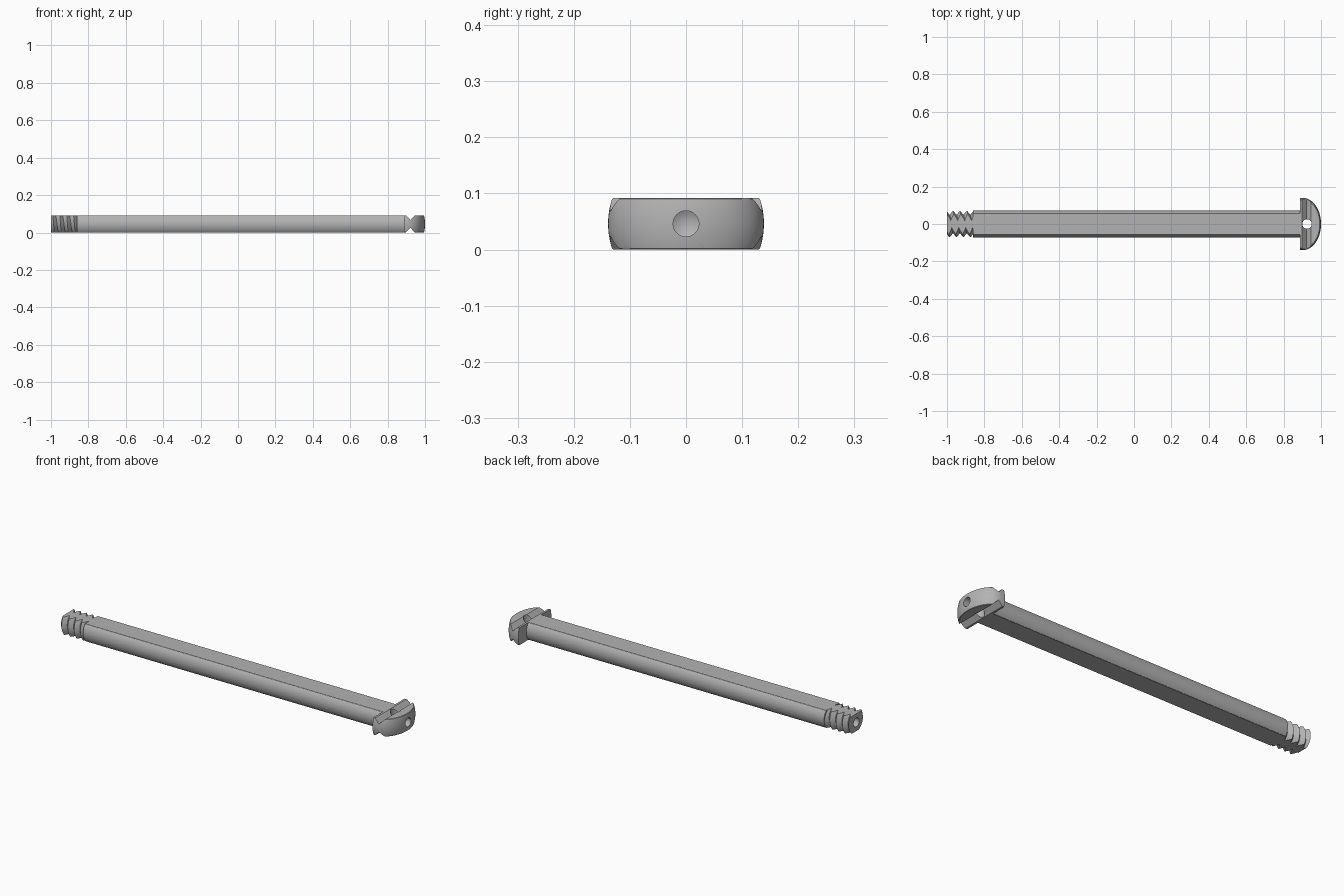
import bpy, bmesh, math
from mathutils import Vector

if "Cube" in bpy.data.objects:
    bpy.data.objects.remove(bpy.data.objects["Cube"])

HEIGHT = 0.092
MID = HEIGHT / 2
SEG = 64

steel = bpy.data.materials.new("grey steel")
steel.use_nodes = True
steel.diffuse_color = (0.45, 0.45, 0.45, 1)
steel.node_tree.nodes["Principled BSDF"].inputs["Base Color"].default_value = steel.diffuse_color


def finish(bm, name):
    bmesh.ops.recalc_face_normals(bm, faces=bm.faces[:])
    mesh = bpy.data.meshes.new(name)
    bm.to_mesh(mesh)
    bm.free()
    mesh.materials.append(steel)
    obj = bpy.data.objects.new(name, mesh)
    bpy.context.collection.objects.link(obj)
    return obj


def revolve(profile):
    """Spin (x, radius) points about the long axis; zero radius makes a pole."""
    bm = bmesh.new()
    rings = []
    for x, r in profile:
        if r == 0:
            rings.append([bm.verts.new((x, 0, MID))] * SEG)
            continue
        angles = [2 * math.pi * i / SEG for i in range(SEG)]
        rings.append([bm.verts.new((x, r * math.cos(a), MID + r * math.sin(a))) for a in angles])
    for a, b in zip(rings, rings[1:]):
        for i in range(SEG):
            j = (i + 1) % SEG
            bm.faces.new(list(dict.fromkeys((a[i], a[j], b[j], b[i]))))
    for ring, r in ((rings[0], profile[0][1]), (rings[-1], profile[-1][1])):
        if r:
            bm.faces.new(ring)
    return bm


def slice_off(bm, point, normal):
    """Remove everything beyond a plane and cap the cut."""
    geom = bm.verts[:] + bm.edges[:] + bm.faces[:]
    bmesh.ops.bisect_plane(bm, geom=geom, plane_co=point, plane_no=normal, clear_outer=True, dist=1e-6)
    n = Vector(normal)
    rim = [e for e in bm.edges if e.is_boundary
           and all(abs((v.co - Vector(point)).dot(n)) < 1e-5 for v in e.verts)]
    bmesh.ops.edgenet_fill(bm, edges=rim)


def flatten(bm):
    slice_off(bm, (0, 0, HEIGHT), (0, 0, 1))
    slice_off(bm, (0, 0, 0), (0, 0, -1))


def bevel_flats(bm, width, segments, min_x):
    """Soften the long rims of the two flats."""
    def flat(v):
        return min(abs(v.co.z), abs(v.co.z - HEIGHT)) < 1e-5
    rim = [e for e in bm.edges if all(flat(v) for v in e.verts)
           and max(v.co.x for v in e.verts) > min_x
           and abs(e.verts[0].co.x - e.verts[1].co.x) > 1e-5
           or all(flat(v) and v.co.x > 0.95 for v in e.verts)]
    bmesh.ops.bevel(bm, geom=rim, offset=width, segments=segments, affect='EDGES', clamp_overlap=True)


def cut(obj, cutter):
    cutter.hide_render = True
    mod = obj.modifiers.new("cut", 'BOOLEAN')
    mod.operation = 'DIFFERENCE'
    mod.solver = 'EXACT'
    mod.object = cutter
    bpy.ops.object.select_all(action='DESELECT')
    bpy.context.view_layer.objects.active = obj
    obj.select_set(True)
    bpy.ops.object.modifier_apply(modifier=mod.name)
    bpy.data.objects.remove(cutter)


# Round shaft with two long flats
bm = revolve([(-0.86, 0.071), (0.895, 0.071)])
flatten(bm)
bevel_flats(bm, 0.006, 2, -1)
shaft = finish(bm, "shaft")

# Domed head, flattened and chamfered
dome = [(0.887, 0.139), (0.905, 0.139)]
for i in range(1, 17):
    a = math.pi / 2 * i / 16
    dome.append((0.905 + 0.095 * math.sin(a), 0.139 * math.cos(a) if i < 16 else 0))
bm = revolve(dome)
flatten(bm)
bevel_flats(bm, 0.012, 1, 0.89)
head = finish(bm, "head")

# V grooves across both flats of the head
for z, side in ((HEIGHT, 1), (0, -1)):
    bm = bmesh.new()
    tri = [(0.894, 0.004), (0.949, 0.004), (0.922, -0.025)]
    face = bm.faces.new([bm.verts.new((x, -0.2, z + side * d)) for x, d in tri])
    ext = bmesh.ops.extrude_face_region(bm, geom=[face])["geom"]
    moved = [v for v in ext if isinstance(v, bmesh.types.BMVert)]
    bmesh.ops.translate(bm, verts=moved, vec=(0, 0.4, 0))
    cut(head, finish(bm, "groove_cutter"))

# Cross hole through the head
bm = bmesh.new()
bmesh.ops.create_cone(bm, cap_ends=True, segments=32, radius1=0.025, radius2=0.025, depth=0.3)
bmesh.ops.translate(bm, verts=bm.verts[:], vec=(0.925, 0, MID))
cut(head, finish(bm, "cross_hole_cutter"))

# Drilled centre hole in the head
cut(head, finish(revolve([(1.05, 0.023), (0.965, 0.023), (0.952, 0)]), "drill_cutter"))

# Helical thread, with crests and roots following the spiral
PITCH, CREST, ROOT = 0.037, 0.071, 0.049
bm = bmesh.new()
turns = 6
grid = []
for k in range(2 * turns + 1):
    r = CREST if k % 2 else ROOT
    row = []
    for i in range(SEG):
        a = 2 * math.pi * i / SEG
        x = -1.06 + PITCH * (k / 2 + i / SEG)
        row.append(bm.verts.new((x, r * math.cos(a), MID + r * math.sin(a))))
    grid.append(row)
for k in range(2 * turns):
    for i in range(SEG):
        if i < SEG - 1:
            bm.faces.new((grid[k][i], grid[k][i + 1], grid[k + 1][i + 1], grid[k + 1][i]))
        elif k + 3 <= 2 * turns:
            bm.faces.new((grid[k][i], grid[k + 2][0], grid[k + 3][0], grid[k + 1][i]))
slice_off(bm, (-1, 0, 0), (-1, 0, 0))
slice_off(bm, (-0.855, 0, 0), (1, 0, 0))
flatten(bm)
thread = finish(bm, "thread")

# Drilled centre hole in the threaded end
cut(thread, finish(revolve([(-1.05, 0.023), (-0.97, 0.023), (-0.955, 0)]), "drill_cutter"))

# Smooth curved surfaces, keep sharp edges
for obj in (shaft, head, thread):
    bpy.ops.object.select_all(action='DESELECT')
    bpy.context.view_layer.objects.active = obj
    obj.select_set(True)
    bpy.ops.object.shade_smooth_by_angle(angle=math.radians(30))
